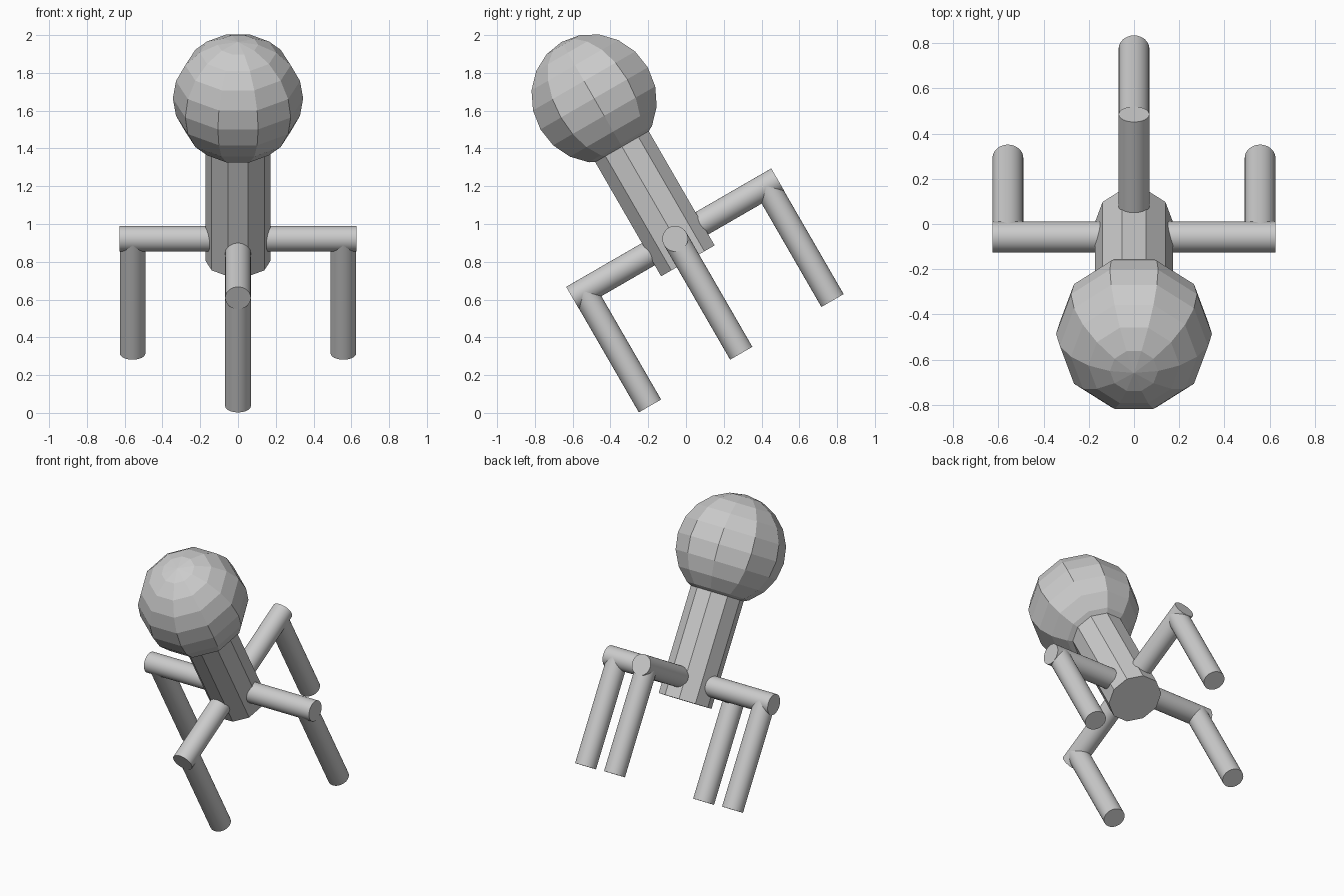
import bpy
from math import radians, pi
from mathutils import Matrix

if "Cube" in bpy.data.objects:
    bpy.data.objects.remove(bpy.data.objects["Cube"])

# The whole figure is built upright around its own axis, then leaned forward
LEAN = Matrix.Translation((0, 0.01, 0.805)) @ Matrix.Rotation(radians(30), 4, 'X')

HIP = 0.135      # height of the legs on the torso
REACH = 0.627    # outer end of the upper legs
KNEE = 0.558     # distance of the lower legs from the axis
DROP = 0.70      # length of the lower legs
R = 0.068        # leg radius


def place(name, matrix, smooth=False):
    ob = bpy.context.object
    ob.name = name
    ob.matrix_world = LEAN @ matrix
    if smooth:
        bpy.ops.object.shade_smooth_by_angle(angle=radians(35))
    return ob


def rod(name, radius, length, matrix, sides=32, smooth=True):
    bpy.ops.mesh.primitive_cylinder_add(vertices=sides, radius=radius, depth=length)
    return place(name, matrix, smooth)


quarter = Matrix.Rotation(pi / 2, 4, 'Z')

# Ten-sided torso
rod("torso", 0.172, 0.71, Matrix.Translation((0, 0, 0.355)) @ quarter, 10, False)

# Faceted head
bpy.ops.mesh.primitive_uv_sphere_add(segments=10, ring_count=10, radius=0.345)
place("head", Matrix.Translation((0, 0, 0.993)) @ quarter)

# Four bent legs around the torso
INNER = 0.12
for i, side in enumerate(("left", "back", "right", "front")):
    turn = Matrix.Rotation(i * pi / 2, 4, 'Z')
    upper = Matrix.Translation(((INNER + REACH) / 2, 0, HIP)) @ Matrix.Rotation(pi / 2, 4, 'Y')
    lower = Matrix.Translation((KNEE, 0, HIP - DROP / 2))
    rod(side + "_upper_leg", R, REACH - INNER, turn @ upper)
    rod(side + "_lower_leg", R, DROP, turn @ lower)
